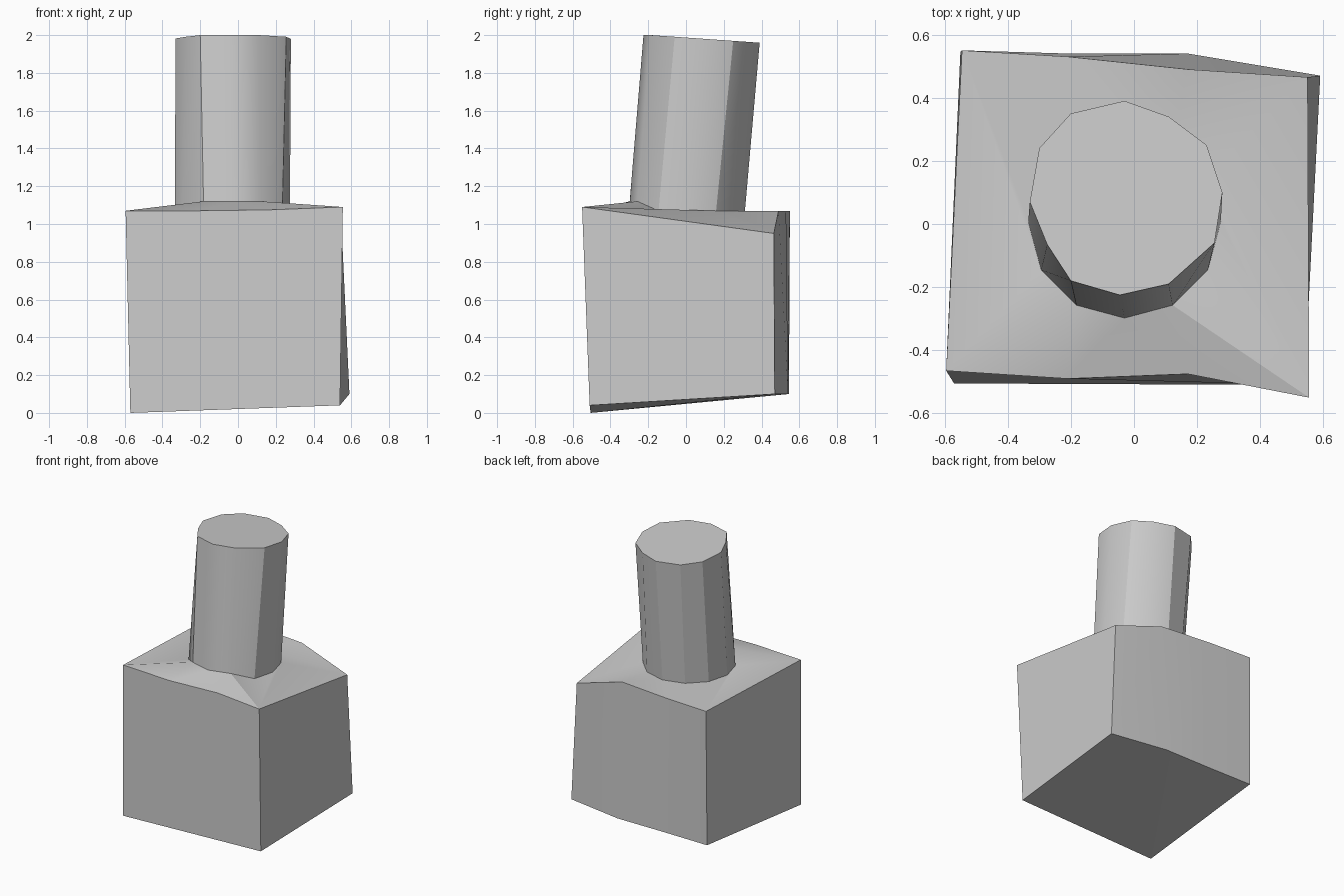
import bpy
import math
from math import cos, sin, radians, atan2, pi

cube = bpy.data.objects.get("Cube")
if cube:
    bpy.data.objects.remove(cube, do_unlink=True)

grey = bpy.data.materials.new("plain_grey")
grey.use_nodes = True
colour = (0.6, 0.6, 0.6, 1)
grey.diffuse_color = colour
grey.node_tree.nodes["Principled BSDF"].inputs["Base Color"].default_value = colour


def make_part(name, verts, faces):
    mesh = bpy.data.meshes.new(name)
    mesh.from_pydata(verts, [], faces)
    mesh.materials.append(grey)
    part = bpy.data.objects.new(name, mesh)
    bpy.context.collection.objects.link(part)
    bpy.ops.object.select_all(action='DESELECT')
    part.select_set(True)
    bpy.context.view_layer.objects.active = part
    bpy.ops.object.shade_smooth_by_angle(angle=radians(30))
    return part


# Seam where the post meets the block, raised at the front
SIDES = 12
cx, cy, radius = -0.03, 0.007, 0.305
seam = []
for k in range(SIDES):
    a = radians(30 * k - 120)
    x, y = cx + radius * cos(a), cy + radius * sin(a)
    seam.append((x, y, 1.12 if y < -0.2 else 1.07))

# Block: top outline runs counter-clockwise from the front corner at -x
rim = [(-0.595, -0.465, 1.07), (-0.21, -0.49, 1.07), (0.17, -0.475, 1.075),
       (0.555, -0.55, 1.09), (0.55, 0.465, 0.95), (0.17, 0.49, 1.07),
       (-0.21, 0.53, 1.07), (-0.545, 0.55, 1.07)]
base = [(-0.57, -0.505, 0), (0.54, -0.51, 0.04), (0.59, 0.47, 0.1),
        (0.17, 0.54, 0.1), (-0.21, 0.54, 0.1), (-0.55, 0.545, 0.1)]
R, B = len(rim), len(base)
b = [R + i for i in range(B)]
faces = [(b[0], b[1], 3, 2, 1, 0),                          # front
         (b[1], b[2], 4, 3), (b[5], b[0], 0, 7),            # sides
         (b[0], b[3], b[2], b[1]), (b[0], b[5], b[4], b[3])]  # underside
faces += [(b[i], b[i + 1], i + 3, i + 2) for i in (2, 3, 4)]  # back

# Sloping shoulder: zip the outline to the seam by angle


def turn(p):
    return (atan2(p[1] - cy, p[0] - cx) + radians(145)) % (2 * pi)


i = j = 0
while i < R or j < SIDES:
    outer, inner = i % R, R + B + j % SIDES
    next_out = turn(rim[i + 1]) if i + 1 < R else 2 * pi
    next_in = turn(seam[j + 1]) if j + 1 < SIDES else 2 * pi + 0.1
    if j == SIDES or (i < R and next_out < next_in):
        i += 1
        faces.append((outer, i % R, inner))
    else:
        j += 1
        faces.append((outer, R + B + j % SIDES, inner))
make_part("block", rim + base + seam, faces)

# Post: leaning twelve-sided cylinder with a slightly uneven, tilted top
top = [(-.2, -.18), (-.045, -.225), (.11, -.19), (.255, -.06), (.28, .1),
       (.23, .25), (.11, .34), (-.03, .39), (-.2, .35), (-.3, .24),
       (-.33, .07), (-.275, -.065)]
cap = [(x, y, min(2, 1.987 - 0.07 * y)) for x, y in top]
walls = [(k, (k + 1) % SIDES, SIDES + (k + 1) % SIDES, SIDES + k)
         for k in range(SIDES)]
make_part("post", seam + cap, walls + [tuple(range(SIDES, 2 * SIDES))])
